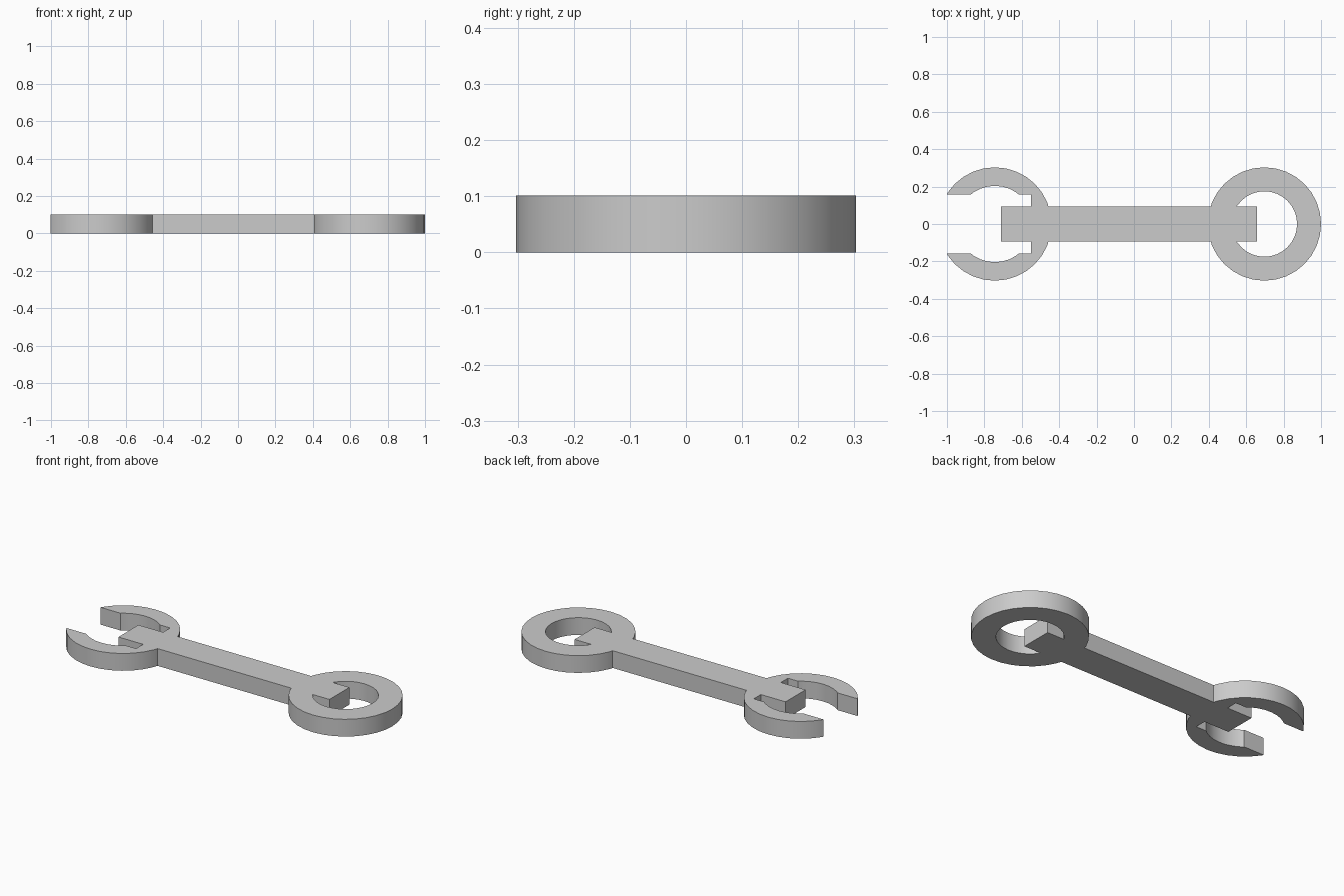
import bpy, bmesh
from math import cos, sin, tau

if "Cube" in bpy.data.objects:
    bpy.data.objects.remove(bpy.data.objects["Cube"])

H = 0.101      # thickness of the whole tool
SIDES = 32


def make_object(name, bm):
    bmesh.ops.recalc_face_normals(bm, faces=bm.faces)
    mesh = bpy.data.meshes.new(name)
    bm.to_mesh(mesh)
    bm.free()
    ob = bpy.data.objects.new(name, mesh)
    bpy.context.collection.objects.link(ob)
    return ob


def ring(name, x, outer, inner):
    """Flat ring: a square section swept around the vertical axis at x."""
    bm = bmesh.new()
    section = [(outer, 0), (outer, H), (inner, H), (inner, 0)]
    loops = [[bm.verts.new((x + r * cos(tau * i / SIDES), r * sin(tau * i / SIDES), z))
              for r, z in section] for i in range(SIDES)]
    for i in range(SIDES):
        a, b = loops[i], loops[(i + 1) % SIDES]
        for k in range(4):
            n = (k + 1) % 4
            bm.faces.new((a[k], b[k], b[n], a[n]))
    return make_object(name, bm)


def box(name, x0, x1, half_width, z0, z1):
    bm = bmesh.new()
    bmesh.ops.create_cube(bm, size=1)
    bmesh.ops.scale(bm, vec=(x1 - x0, 2 * half_width, z1 - z0), verts=bm.verts)
    bmesh.ops.translate(bm, vec=((x0 + x1) / 2, 0, (z0 + z1) / 2), verts=bm.verts)
    return make_object(name, bm)


def combine(target, other, operation):
    """Apply a boolean and remove the used part."""
    mod = target.modifiers.new(operation.lower(), 'BOOLEAN')
    mod.operation = operation
    mod.solver = 'EXACT'
    mod.object = other
    bpy.context.view_layer.objects.active = target
    bpy.ops.object.modifier_apply(modifier=mod.name)
    bpy.data.objects.remove(other, do_unlink=True)


# open jaw: ring with a rectangular slot cut out to the left
jaw = ring("open_jaw", -0.744, 0.303, 0.204)
slot = box("slot_cutter", -1.2, -0.55, 0.158, -0.1, H + 0.1)
slot.hide_render = True
combine(jaw, slot, 'DIFFERENCE')

# closed ring end
ring_end = ring("ring_end", 0.697, 0.303, 0.175)

# handle bar, poking into both openings, merged with the two ends
spanner = box("spanner", -0.71, 0.657, 0.0925, 0, H)
combine(spanner, jaw, 'UNION')
combine(spanner, ring_end, 'UNION')

# smooth round walls, crisp edges
bpy.ops.object.select_all(action='DESELECT')
spanner.select_set(True)
bpy.context.view_layer.objects.active = spanner
bpy.ops.object.shade_smooth_by_angle()
